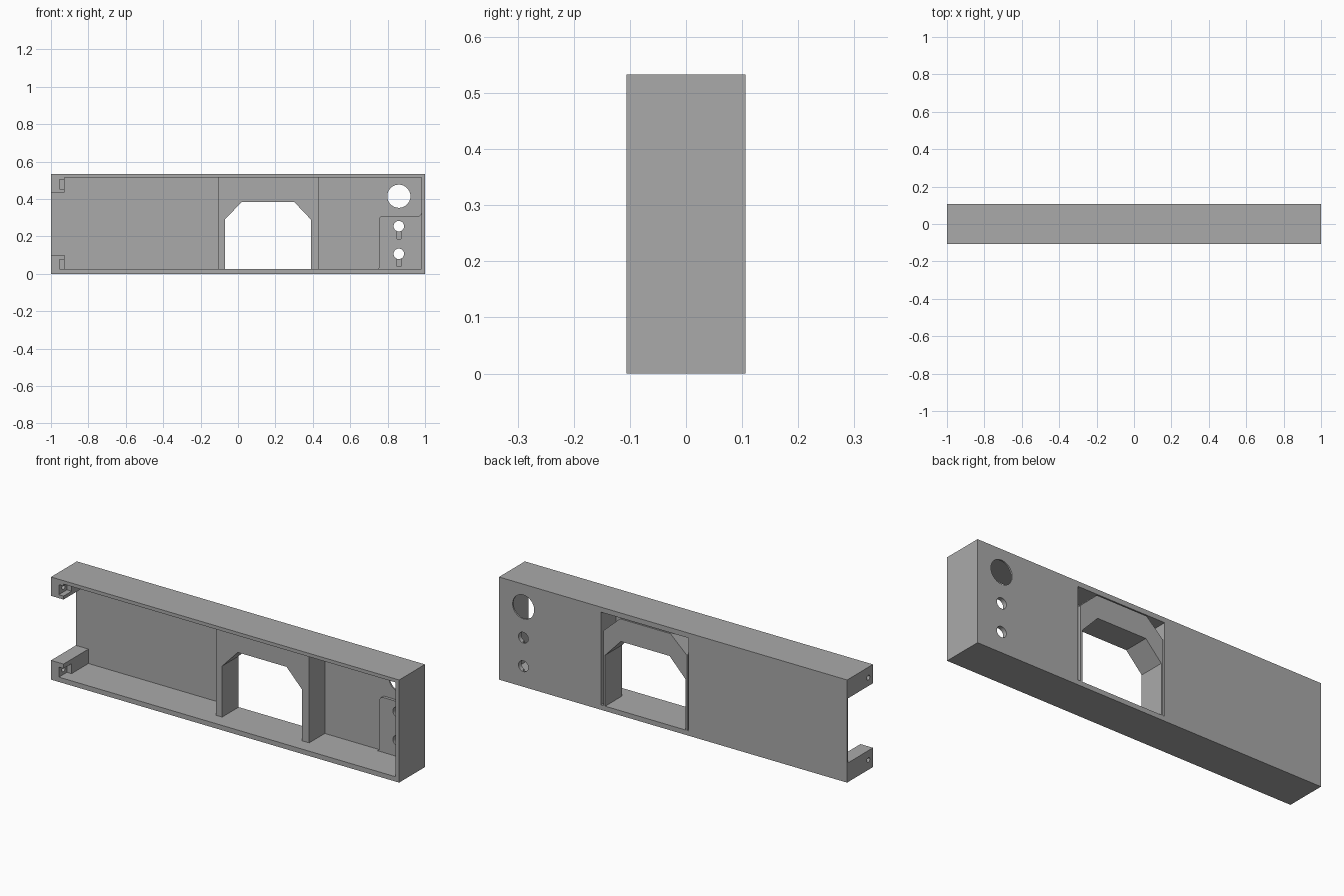
import bpy, bmesh, math

old = bpy.data.objects.get("Cube")
if old:
    bpy.data.objects.remove(old, do_unlink=True)

grey = bpy.data.materials.new("plain grey")
grey.use_nodes = True
COLOR = (0.40, 0.40, 0.40, 1)
grey.diffuse_color = COLOR
grey.node_tree.nodes["Principled BSDF"].inputs["Base Color"].default_value = COLOR


def extrude(name, profile, start, end, axis="y"):
    """Extrude a flat profile: (x, z) points along y, or (y, z) points along x."""
    bm = bmesh.new()

    def place(p, d):
        return (p[0], d, p[1]) if axis == "y" else (d, p[0], p[1])

    a = [bm.verts.new(place(p, start)) for p in profile]
    b = [bm.verts.new(place(p, end)) for p in profile]
    bm.faces.new(a)
    bm.faces.new(b[::-1])
    for i in range(len(a)):
        j = (i + 1) % len(a)
        bm.faces.new((a[i], b[i], b[j], a[j]))
    bmesh.ops.recalc_face_normals(bm, faces=bm.faces)
    mesh = bpy.data.meshes.new(name)
    bm.to_mesh(mesh)
    bm.free()
    mesh.materials.append(grey)
    ob = bpy.data.objects.new(name, mesh)
    bpy.context.collection.objects.link(ob)
    return ob


def rect(u0, u1, v0, v1):
    return [(u0, v0), (u1, v0), (u1, v1), (u0, v1)]


def arc(u, v, r, a0, a1, n):
    return [(u + r * math.cos(math.radians(a0 + (a1 - a0) * i / n)),
             v + r * math.sin(math.radians(a0 + (a1 - a0) * i / n))) for i in range(n + 1)]


def circle(u, v, r, n=40):
    return arc(u, v, r, 0, 360, n)[:-1]


def cut(target, cutters):
    """Subtract each cutter, then delete it."""
    bpy.context.view_layer.objects.active = target
    for c in cutters:
        c.hide_render = True
        m = target.modifiers.new("cut", "BOOLEAN")
        m.operation, m.solver, m.object = "DIFFERENCE", "EXACT", c
        bpy.ops.object.modifier_apply(modifier=m.name)
        bpy.data.objects.remove(c, do_unlink=True)


def soften(ob):
    bpy.ops.object.select_all(action="DESELECT")
    ob.select_set(True)
    bpy.context.view_layer.objects.active = ob
    bpy.ops.object.shade_smooth_by_angle(angle=math.radians(30))


FRONT, BACK, PANEL = -0.106, 0.106, 0.098   # outer faces and inside of the back panel
HEIGHT, FLOOR, CEIL = 0.533, 0.025, 0.515
HOLE_X, KEY_Z = 0.86, (0.255, 0.107)

# Open-fronted case, leaving two square blocks at the open end
case = extrude("case", rect(-1, 1, 0, HEIGHT), FRONT, BACK)
cavity = [(-1.1, 0.10), (-0.928, 0.10), (-0.928, FLOOR), (0.98, FLOOR),
          (0.98, CEIL), (-0.928, CEIL), (-0.928, 0.435), (-1.1, 0.435)]
cutters = [extrude("cavity", cavity, FRONT - 0.1, PANEL),
           extrude("rear_opening", rect(-0.09, 0.415, FLOOR, 0.507), 0.05, 0.2),
           extrude("large_hole", circle(HOLE_X, 0.415, 0.062), 0.05, 0.2)]
cutters += [extrude("small_hole", circle(HOLE_X, z, 0.028), 0.05, 0.2) for z in KEY_Z]
# Nut pockets and bolt holes in the end blocks
for z in (0.051, 0.479):
    cutters.append(extrude("nut_pocket", rect(-0.2, -0.04, z - 0.026, z + 0.026),
                           -0.955, -0.92, "x"))
    cutters.append(extrude("bolt_hole", circle(-0.068, z, 0.012, 24), -1.1, -0.94, "x"))
cut(case, cutters)
soften(case)

# Passage: outer surround, front plate and chamfered arch with gaps between
opening = [(0.39, FLOOR), (0.39, 0.29), (0.30, 0.385), (0.02, 0.385),
           (-0.07, 0.29), (-0.07, FLOOR)]
outer = [(-0.105, FLOOR), (-0.105, CEIL), (0.43, CEIL), (0.43, FLOOR)]
inner = [(0.415, FLOOR), (0.415, 0.507), (-0.09, 0.507), (-0.09, FLOOR)]
arch = [(-0.079, FLOOR), (-0.079, 0.415), (0.015, 0.502), (0.305, 0.502),
        (0.40, 0.415), (0.40, FLOOR)]
extrude("passage_surround", outer + inner, -0.02, PANEL)
extrude("passage_front_plate", outer + opening, -0.03, -0.02)
extrude("passage_arch", arch + opening, -0.02, BACK)

# Raised mounting pad with rounded corners and two keyholes
pad_outline = ([(0.98, FLOOR), (0.98, 0.325)]
               + arc(0.965, 0.325, 0.015, 0, -90, 6)[1:]
               + arc(0.775, 0.29, 0.02, 90, 180, 6)
               + arc(0.74, 0.04, 0.015, 0, -90, 6))
pad = extrude("mounting_pad", pad_outline, 0.083, PANEL)
cutters = []
for z in KEY_Z:
    cutters.append(extrude("key_circle", circle(HOLE_X, z, 0.028), 0.0, 0.2))
    cutters.append(extrude("key_slot", rect(HOLE_X - 0.011, HOLE_X + 0.011, z - 0.068, z),
                           0.0, 0.2))
cut(pad, cutters)
soften(pad)
